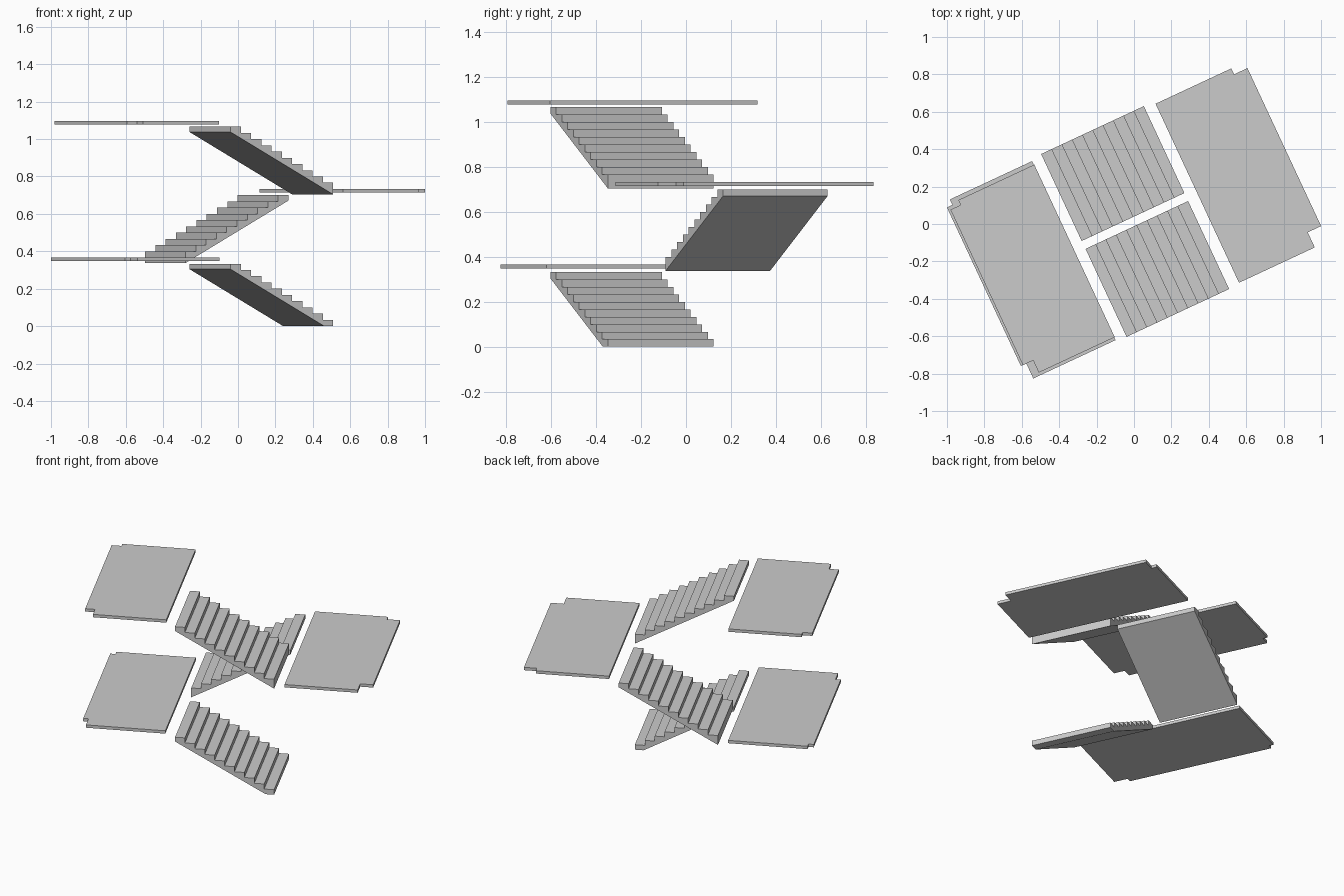
import bpy, bmesh
from math import radians
from mathutils import Matrix, Vector

if "Cube" in bpy.data.objects:
    bpy.data.objects.remove(bpy.data.objects["Cube"])

TURN = Matrix.Rotation(radians(25), 4, 'Z')   # whole stairwell is turned in plan
RISE = 1 / 30
STEPS = 10
STOREY = 11 * RISE


def extrude_profile(name, points, offset):
    """Closed solid from a planar outline, pushed along offset, turned in plan."""
    bm = bmesh.new()
    face = bm.faces.new([bm.verts.new(p) for p in points])
    ext = bmesh.ops.extrude_face_region(bm, geom=[face])
    bmesh.ops.translate(bm, vec=Vector(offset),
                        verts=[g for g in ext['geom'] if isinstance(g, bmesh.types.BMVert)])
    bmesh.ops.recalc_face_normals(bm, faces=bm.faces[:])
    bm.transform(TURN)
    mesh = bpy.data.meshes.new(name)
    bm.to_mesh(mesh)
    bm.free()
    obj = bpy.data.objects.new(name, mesh)
    bpy.context.collection.objects.link(obj)
    return obj


def flight(name, foot, head, v0, v1, base, cut=False):
    """Sawtooth stair with sloped underside, rising from u=foot to u=head."""
    tread = (head - foot) / STEPS
    pts = []
    for i in range(STEPS):
        z = base + (i + 1) * RISE
        pts += [(foot + i * tread, v0, z), (foot + (i + 1) * tread, v0, z)]
    drop = 0.029
    pts.append((head, v0, base + STEPS * RISE - drop))
    if cut:   # underside stops flat on the ground
        pts += [(foot + tread * drop / RISE, v0, base), (foot, v0, base)]
    else:
        pts.append((foot, v0, base - drop))
    # riser bases between treads
    full = []
    for p in pts:
        full.append(p)
    return extrude_profile(name, full, (0, v1 - v0, 0))


def landing(name, inner, notch, outer, v0, n0, n1, v1, top):
    """Flat slab with its two outer corners notched."""
    outline = [(inner, v0), (notch, v0), (notch, n0), (outer, n0),
               (outer, n1), (notch, n1), (notch, v1), (inner, v1)]
    return extrude_profile(name, [(u, v, top) for u, v in outline], (0, 0, -0.019))


# Stair flights
flight("lower_flight", 0.314, -0.291, -0.53, -0.011, 0, cut=True)
flight("middle_flight", -0.292, 0.314, 0.036, 0.549, STOREY)
flight("upper_flight", 0.314, -0.291, -0.53, -0.011, 2 * STOREY)

# Landings
landing("lower_landing", -0.352, -0.837, -0.869, -0.521, -0.433, 0.503, 0.535, STOREY)
landing("middle_landing", 0.376, 0.823, 0.902, -0.522, -0.433, 0.499, 0.534, 2 * STOREY)
landing("upper_landing", -0.349, -0.797, -0.857, -0.505, -0.433, 0.484, 0.513, 3 * STOREY - 0.004)
